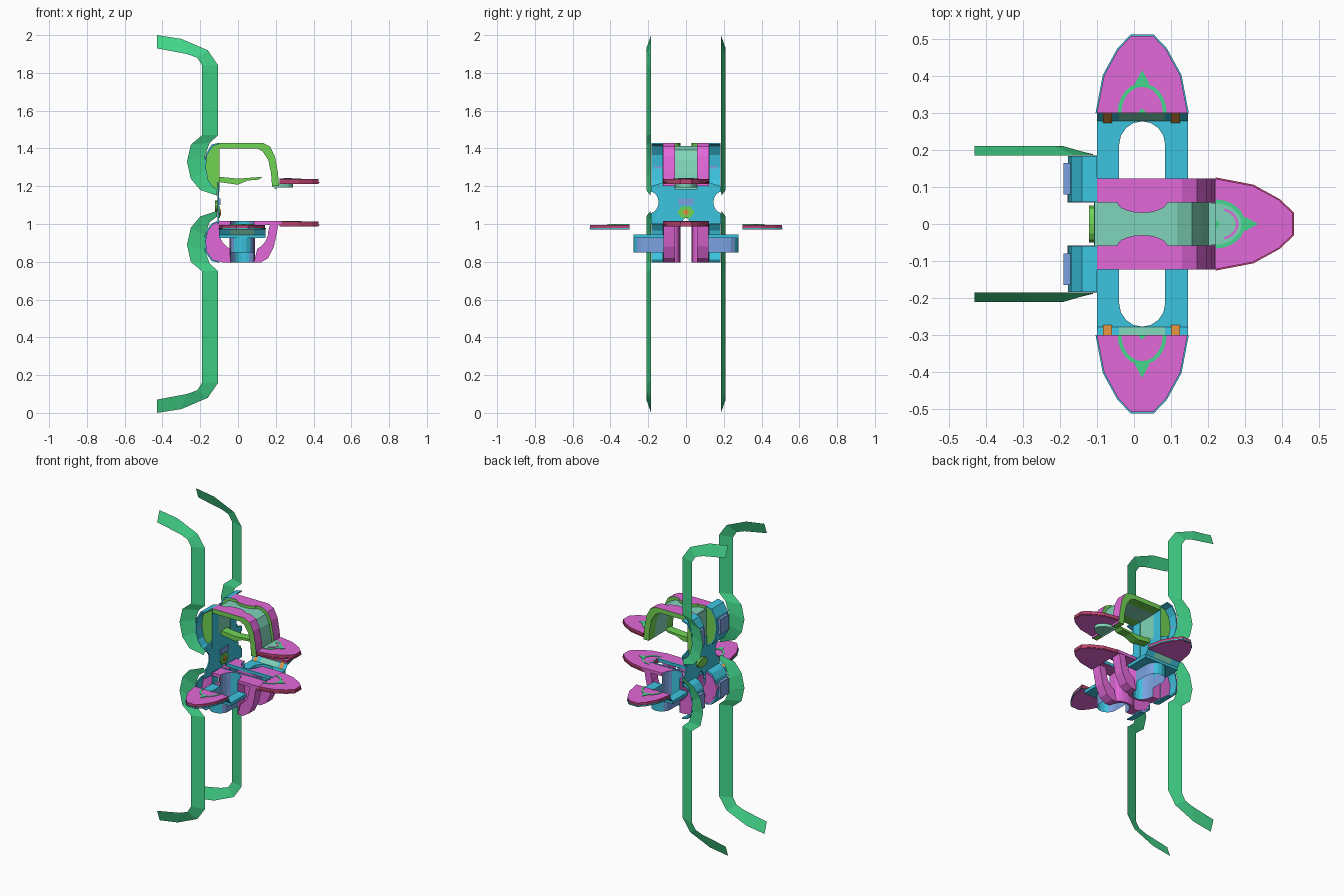
import bpy, bmesh, math
from mathutils import Vector

cube = bpy.data.objects.get("Cube")
if cube:
    bpy.data.objects.remove(cube, do_unlink=True)


def material(name, rgb):
    m = bpy.data.materials.new(name)
    m.use_nodes = True
    col = [(c / 255) ** 2.2 for c in rgb] + [1]
    m.diffuse_color = col
    m.node_tree.nodes["Principled BSDF"].inputs["Base Color"].default_value = col
    return m


MAGENTA = material("magenta", (226, 104, 216))
GREEN = material("green", (70, 216, 140))
CYAN = material("cyan", (62, 194, 222))
TEAL = material("pale_teal", (126, 212, 184))
LIME = material("lime", (112, 210, 84))
BLUE = material("slate_blue", (122, 160, 224))
ROSE = material("rose", (188, 70, 114))
ORANGE = material("orange", (224, 144, 66))


def finish(name, bm, mats, rule=None):
    bmesh.ops.recalc_face_normals(bm, faces=bm.faces)
    bm.normal_update()
    if rule:
        for f in bm.faces:
            f.material_index = rule(f.normal)
    me = bpy.data.meshes.new(name)
    bm.to_mesh(me)
    bm.free()
    for m in mats:
        me.materials.append(m)
    bpy.context.collection.objects.link(bpy.data.objects.new(name, me))


def place(p, axis, d):
    a, b = p
    return Vector({"x": (d, a, b), "y": (a, d, b), "z": (a, b, d)}[axis])


def prism(name, pts, axis, lo, hi, mats, rule=None):
    """Extrude a flat outline along an axis."""
    bm = bmesh.new()
    bottom = [bm.verts.new(place(p, axis, lo)) for p in pts]
    top = [bm.verts.new(place(p, axis, hi)) for p in pts]
    bm.faces.new(bottom)
    bm.faces.new(top)
    for i in range(len(pts)):
        j = (i + 1) % len(pts)
        bm.faces.new((bottom[i], bottom[j], top[j], top[i]))
    finish(name, bm, mats, rule)


def sheet(name, rows, mats, rule=None):
    """Bridge pairs of points into a thin strip."""
    bm = bmesh.new()
    vs = [[bm.verts.new(p) for p in row] for row in rows]
    for a, b in zip(vs, vs[1:]):
        bm.faces.new((a[0], a[1], b[1], b[0]))
    finish(name, bm, mats, rule)


def rect(a0, a1, b0, b1):
    return [(a0, b0), (a1, b0), (a1, b1), (a0, b1)]


def arc(cx, cy, rx, ry, a0, a1, n):
    return [(cx + rx * math.cos(math.radians(a0 + (a1 - a0) * i / n)),
             cy + ry * math.sin(math.radians(a0 + (a1 - a0) * i / n))) for i in range(n + 1)]


def top_side(n):
    return 0 if abs(n.z) > 0.7 else 1


def y_side(n):
    return 1 if abs(n.y) > 0.7 else 0


def x_side(n):
    return 1 if abs(n.x) > 0.6 else 0


def outer_side(n):
    return 0 if n.x + n.z > 0.3 and abs(n.y) < 0.7 else 1


# Long side strips: each row is the left and right edge in x and z
STRIP = [(-.43, 1.93, -.43, 2.0), (-.27, 1.9, -.3, 1.98), (-.215, 1.88, -.16, 1.92),
         (-.19, 1.84, -.105, 1.84), (-.19, 1.47, -.105, 1.47), (-.25, 1.42, -.15, 1.43),
         (-.27, 1.33, -.175, 1.36), (-.25, 1.24, -.175, 1.28), (-.2, 1.18, -.15, 1.21),
         (-.11, 1.15, -.11, 1.18)]


def lower(z):
    return 2 - z if z > 1.5 else 2.22 - z


for s, side in ((-1, "right"), (1, "left")):
    for label, f in (("upper", lambda z: z), ("lower", lower)):
        rows = [((a, s * min(.21, .155 - .3 * a), f(b)), (c, s * .185, f(d))) for a, b, c, d in STRIP]
        sheet(f"{label}_{side}_strip", rows, [GREEN])

# Pod outline: half-width against distance from its base
POD = [(.122, 0), (.103, .1), (.065, .17), (.03, .207)]


def pod(name, z, turn, base, rim):
    out = POD + [(-w, d) for w, d in reversed(POD)]
    to = {"front": lambda w, d: (.022 + w, -base - d),
          "back": lambda w, d: (.022 + w, base + d),
          "left": lambda w, d: (base + d, w)}[turn]
    prism(name, [to(*p) for p in out], "z", z, z + .026, [MAGENTA, ROSE], top_side)
    prism(name + "_rim", [to(w * 1.03, d * 1.02) for w, d in out], "z", z + .004, z + .01, [rim])
    # painted arch and pointers
    arch = arc(0, 0, .066, .08, 0, 180, 12) + arc(0, 0, .056, .07, 180, 0, 12)
    prism(name + "_arch", [to(*p) for p in arch], "z", z + .024, z + .029, [GREEN])
    for w, d0, d1 in ((.02, .078, .115), (.012, 0, .012)):
        tip = [(-w, d0), (w, d0), (0, d1)]
        prism(name + "_pointer", [to(*p) for p in tip], "z", z + .024, z + .029, [GREEN])


pod("front_pod", .97, "front", .3, CYAN)
pod("back_pod", .97, "back", .3, CYAN)
pod("upper_left_pod", 1.212, "left", .22, ROSE)
pod("lower_left_pod", .988, "left", .22, ROSE)

# Inlay, curved line and underside pad of the upper pod
prism("pod_inlay", arc(.22, 0, .07, .056, -90, 90, 12), "z", 1.236, 1.2405, [TEAL])
prism("pod_inlay_line", arc(.235, 0, .047, .042, -80, 80, 10) + arc(.235, 0, .04, .036, 80, -80, 10),
      "z", 1.238, 1.243, [MAGENTA])
prism("pod_underside", arc(.2, 0, .09, .058, -90, 90, 12), "z", 1.192, 1.212, [TEAL])

# Side fingers: flat frame with a round-ended hole, sleeve, slope and clips
SOCKET = arc(.022, .12, .062, .08, 180, 360, 10)
BULGE = arc(.022, .06, .068, .03, 360, 180, 10)
for s, side in ((-1, "front"), (1, "back")):
    hole = [(-.04, .12)] + arc(.022, .215, .062, .062, 180, 0, 8) + [(.084, .12)]
    frame = [(-.1, .12), (-.1, .278), (.145, .278), (.145, .12)] + hole[::-1]
    prism(side + "_finger_frame", [(x, s * y) for x, y in frame], "z", .925, .945, [CYAN])
    sheet(side + "_finger_sleeve", [((x, s * y, .85), (x, s * y, .94)) for x, y in hole], [CYAN, BLUE], x_side)
    for x0, x1, mat in ((-.1, -.04, CYAN), (-.04, .084, TEAL), (.084, .145, CYAN)):
        sheet(side + "_finger_slope", [((x, s * .276, .94), (x, s * .302, .975)) for x in (x0, x1)], [mat])
    for x in (-.072, .112):
        sheet(side + "_clip", [((x + d, s * .273, .947), (x + d, s * .299, .98)) for d in (-.012, .012)], [ORANGE])
    # hollow socket bulging inward where the finger meets the ring
    prism(side + "_socket", [(x, s * y) for x, y in SOCKET + BULGE], "z", .795, 1.0, [MAGENTA])
    sheet(side + "_socket_lining", [((x, s * (y + .003), .795), (x, s * (y + .003), 1.016)) for x, y in SOCKET],
          [CYAN, BLUE], x_side)

# Upper arm: two rails, each with an inward bump, and a recessed band between
outer = [(-.1, 1.43), (.13, 1.43), (.17, 1.41), (.195, 1.36), (.21, 1.28), (.218, 1.2)]
inner = [(.18, 1.2), (.175, 1.27), (.16, 1.34), (.13, 1.385), (.1, 1.4), (-.1, 1.4)]
for s in (-1, 1):
    prism("upper_arm_rail", outer + inner, "y", s * .058, s * .123, [MAGENTA, LIME], outer_side)
    prism("upper_arm_bump", [(x, s * y) for x, y in BULGE], "z", 1.4, 1.43, [MAGENTA, LIME], top_side)
band = [(max(x - .014, -.1), z - .018) for x, z in outer]
prism("upper_arm_band", band + inner, "y", -.06, .06, [TEAL])

# Lower ring rails, split by the sockets, with flat notched bars above
cup_left = [(-.1, 1.0), (-.15, .98), (-.18, .92), (-.17, .87), (-.13, .82), (-.08, .795), (-.04, .795)]
cup_right = [(.084, .795), (.12, .795), (.16, .82), (.19, .88), (.205, .95), (.215, 1.01), (.17, 1.0)]
cup_inner = arc(.03, .96, .13, .11, 0, -180, 16)
cup_left += [p for p in cup_inner if p[0] < -.035] + [(-.1, .98)]
cup_right += [p for p in cup_inner if p[0] > .08]
bar = [(-.1, .122)] + SOCKET + [(.23, .122), (.23, .03), (-.1, .03)]
for s in (-1, 1):
    for half in (cup_left, cup_right):
        prism("lower_ring_rail", half, "y", s * .058, s * .12, [MAGENTA])
    prism("lower_arm_bar", [(x, s * y) for x, y in bar], "z", .995, 1.015, [MAGENTA])
    prism("lower_bar_trim", rect(-.1, .23, s * .028, s * .037), "z", .998, 1.017, [CYAN])

# Back shells behind the arm and the ring: curved skin, solid cheek and a pad
SHELL = [(-.1, 1.43), (-.14, 1.42), (-.17, 1.37), (-.178, 1.3), (-.165, 1.23), (-.14, 1.19), (-.1, 1.17)]
skin = SHELL + [(x + .007 if x < -.1 else x, 1.3 + (z - 1.3) * .94) for x, z in reversed(SHELL)]


def flip(pts):
    return [(x, 1.02 - (z - 1.17) * .865) for x, z in pts]


def same(pts):
    return pts


for s in (-1, 1):
    for label, to, cheek, z in (("upper", same, LIME, 1.31), ("lower", flip, MAGENTA, .9)):
        prism(label + "_back_shell", to(skin), "y", s * .06, s * .183, [CYAN])
        prism(label + "_back_cheek", to([(x + .003, z) for x, z in SHELL]), "y", s * .062, s * .125,
              [CYAN, cheek], y_side)
        prism(label + "_back_pad", rect(s * .08, s * .165, z - .05, z + .05), "x", -.19, -.17, [BLUE])
    # Back wall with a round notch in its edge
    wall = [(0, 1.04), (.03, 1.0), (.185, 1.0)] + arc(.2, 1.115, .055, .06, -106, -254, 8) + \
           [(.185, 1.2), (.06, 1.24), (0, 1.24)]
    prism("back_wall", [(s * y, z) for y, z in wall], "x", -.108, -.1, [CYAN])

# Centre details on the wall and the pointed blade above
prism("upper_wall_panel", rect(-.06, .06, 1.24, 1.41), "x", -.106, -.1, [TEAL])
prism("back_knob", arc(0, 1.095, .05, .03, 0, 330, 11), "x", -.122, -.106, [LIME])
prism("centre_plate", rect(-.04, .04, 1.1, 1.135), "x", -.101, -.093, [BLUE])
prism("centre_badge", arc(0, 1.062, .045, .036, 0, 300, 5), "x", -.101, -.095, [LIME])
prism("centre_button", arc(0, 1.062, .016, .016, 0, 315, 7), "x", -.096, -.09, [ORANGE])
blade = [(-.1, 1.25), (0, 1.24), (.13, 1.25), (.11, 1.235), (.05, 1.23), (0, 1.208), (-.1, 1.222)]
prism("centre_blade", blade, "y", -.028, .028, [LIME])
